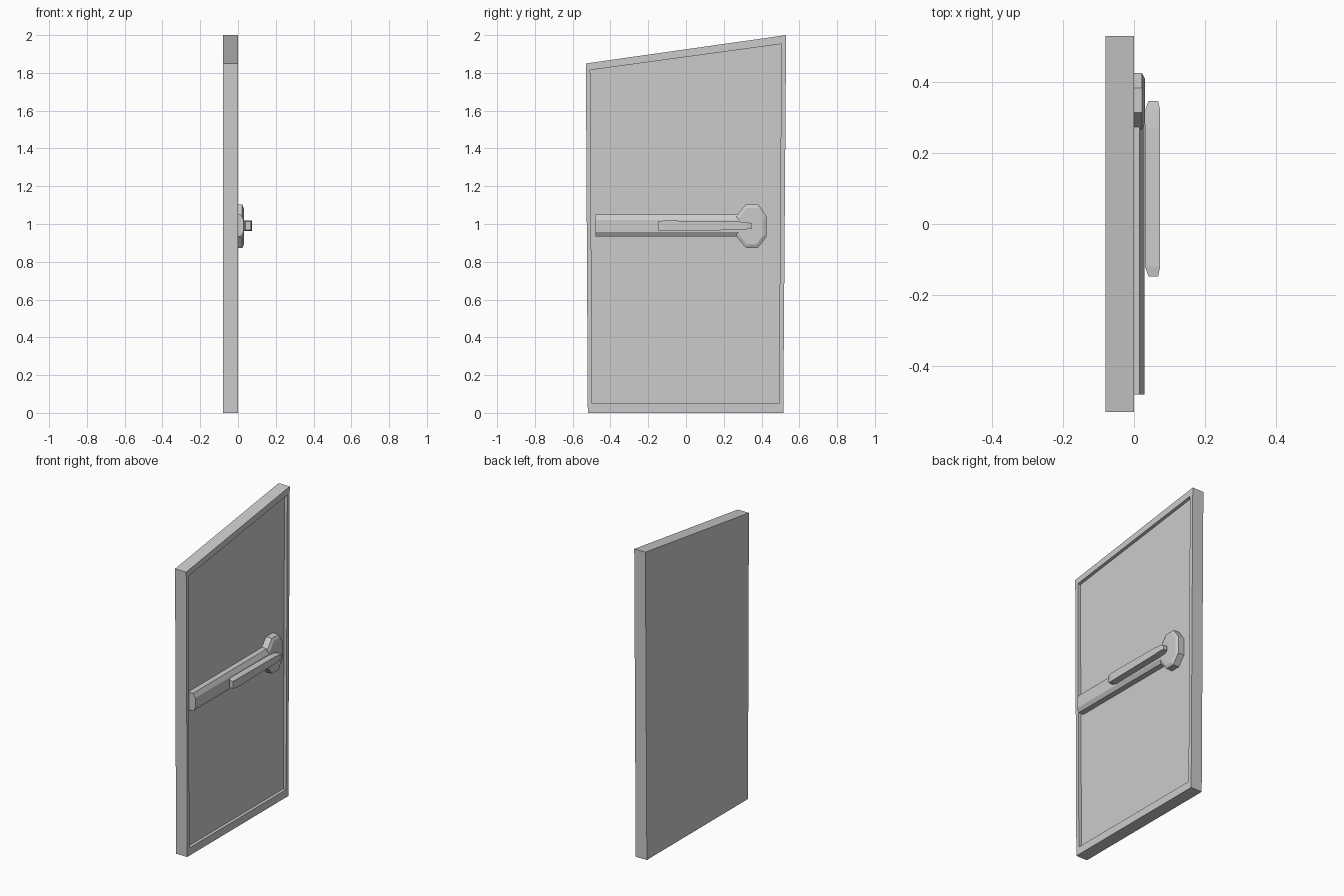
import bpy, bmesh

if "Cube" in bpy.data.objects:
    bpy.data.objects.remove(bpy.data.objects["Cube"])


def loft(name, rings):
    """Skin a list of equal-length closed rings and cap both ends."""
    bm = bmesh.new()
    loops = [[bm.verts.new(p) for p in ring] for ring in rings]
    n = len(loops[0])
    for a, b in zip(loops, loops[1:]):
        for i in range(n):
            j = (i + 1) % n
            bm.faces.new((a[i], a[j], b[j], b[i]))
    bm.faces.new(loops[0])
    bm.faces.new(loops[-1])
    bmesh.ops.recalc_face_normals(bm, faces=bm.faces)
    mesh = bpy.data.meshes.new(name)
    bm.to_mesh(mesh)
    bm.free()
    obj = bpy.data.objects.new(name, mesh)
    bpy.context.collection.objects.link(obj)
    return obj


def at_x(x, outline):
    return [(x, y, z) for y, z in outline]


def at_y(y, section):
    return [(x, y, z) for x, z in section]


PANEL_X = -0.02

# Skewed door slab with a recessed front panel
outer = [(-0.52, 0), (0.515, 0), (0.53, 2.0), (-0.53, 1.85)]
inner = [(-0.497, 0.05), (0.492, 0.05), (0.505, 1.953), (-0.507, 1.815)]
loft("door_slab", [at_x(-0.08, outer), at_x(0, outer),
                   at_x(0, inner), at_x(PANEL_X, inner)])

# Horizontal push rail with bevelled front edges
rail = [(PANEL_X, 0.935), (0.015, 0.935), (0.03, 0.958),
        (0.03, 1.022), (0.015, 1.05), (PANEL_X, 1.05)]
loft("push_rail", [at_y(y, rail) for y in (-0.48, 0.30)])

# Eight-sided latch housing
octagon = [(0.315, 1.103), (0.384, 1.103), (0.426, 1.042), (0.426, 0.932),
           (0.38, 0.873), (0.318, 0.873), (0.267, 0.932), (0.267, 1.042)]
cy, cz = 0.345, 0.988
face = [(cy + (y - cy) * 0.8, cz + (z - cz) * 0.84) for y, z in octagon]
loft("latch_housing", [at_x(PANEL_X, octagon), at_x(0.022, octagon),
                       at_x(0.031, face)])

# Lever: stations of (y, x_min, x_max, z_min, z_max)
stations = [(-0.148, 0.041, 0.068, 0.967, 1.014),
            (-0.12, 0.031, 0.074, 0.963, 1.018),
            (0.27, 0.031, 0.074, 0.968, 1.014),
            (0.32, 0.031, 0.074, 0.972, 1.009),
            (0.347, 0.041, 0.068, 0.975, 1.004)]
loft("push_lever", [at_y(y, [(a, c), (b, c), (b, d), (a, d)])
                    for y, a, b, c, d in stations])
